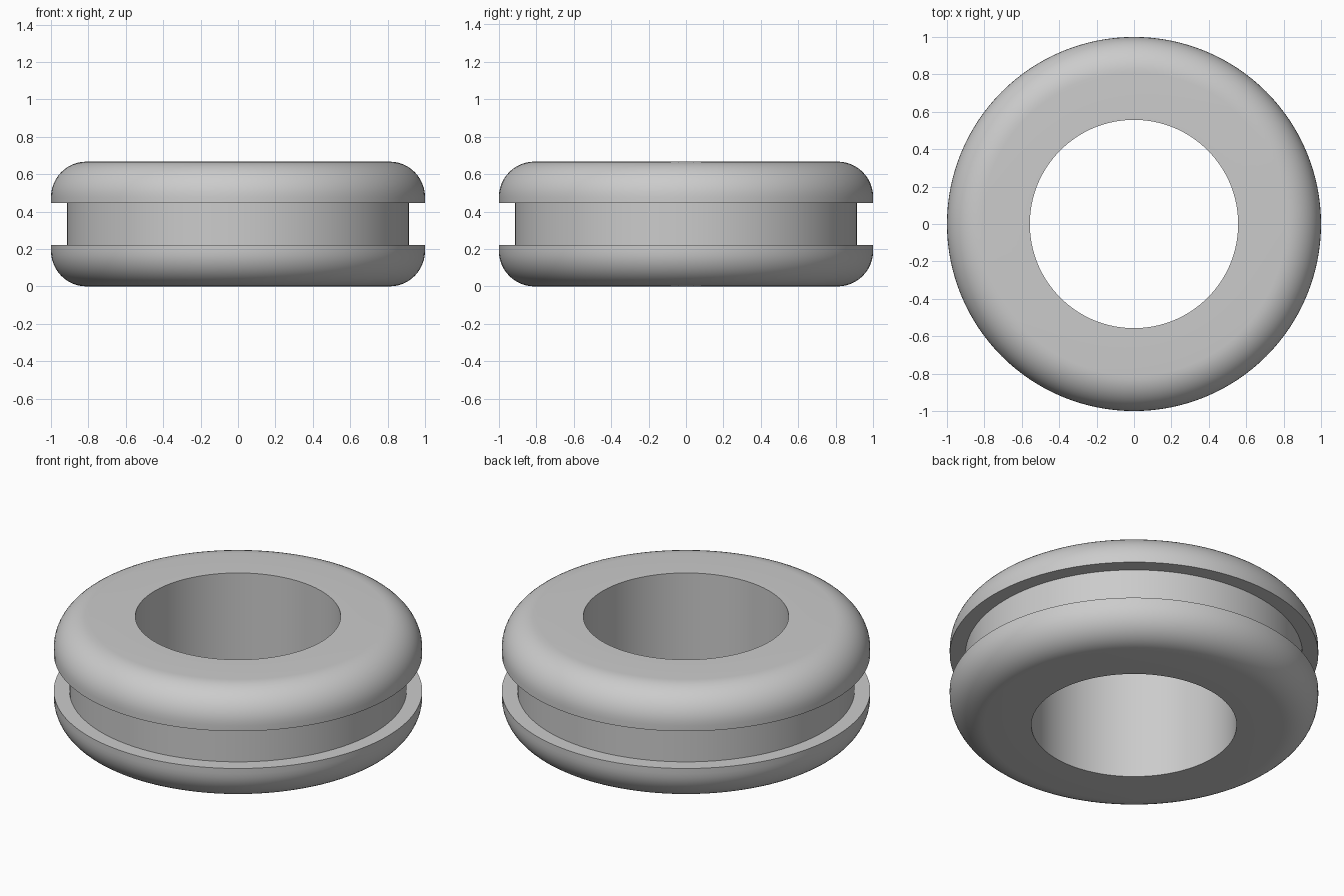
import bpy, bmesh, math

cube = bpy.data.objects.get("Cube")
if cube:
    bpy.data.objects.remove(cube, do_unlink=True)

SEGMENTS = 128
HEIGHT, FLANGE = 0.667, 0.222
OUTER, GROOVE, BORE, FILLET = 1.0, 0.915, 0.557, 0.19

# Grey rubber
rubber = bpy.data.materials.new("grey_rubber")
rubber.use_nodes = True
grey = (0.6, 0.6, 0.6, 1)
rubber.diffuse_color = grey
rubber.node_tree.nodes["Principled BSDF"].inputs["Base Color"].default_value = grey

# Lower half of the cross-section: bore, rounded flange, groove
lower = [(BORE, 0)]
for i in range(13):
    a = math.radians(90 * i / 12)
    lower.append((OUTER - FILLET + FILLET * math.sin(a), FILLET - FILLET * math.cos(a)))
lower += [(OUTER, FLANGE), (GROOVE, FLANGE)]
profile = lower + [(r, HEIGHT - z) for r, z in reversed(lower)]

# Revolve the closed cross-section around z
bm = bmesh.new()
rings = []
for i in range(SEGMENTS):
    a = math.tau * i / SEGMENTS
    rings.append([bm.verts.new((r * math.cos(a), r * math.sin(a), z)) for r, z in profile])
n = len(profile)
for i in range(SEGMENTS):
    here, there = rings[i], rings[(i + 1) % SEGMENTS]
    for j in range(n):
        k = (j + 1) % n
        bm.faces.new((here[j], there[j], there[k], here[k]))
bmesh.ops.recalc_face_normals(bm, faces=bm.faces)
mesh = bpy.data.meshes.new("grommet_ring")
bm.to_mesh(mesh)
bm.free()
mesh.materials.append(rubber)

ring = bpy.data.objects.new("grommet_ring", mesh)
bpy.context.collection.objects.link(ring)
bpy.ops.object.select_all(action="DESELECT")
ring.select_set(True)
bpy.context.view_layer.objects.active = ring
bpy.ops.object.shade_smooth_by_angle(angle=math.radians(30))
